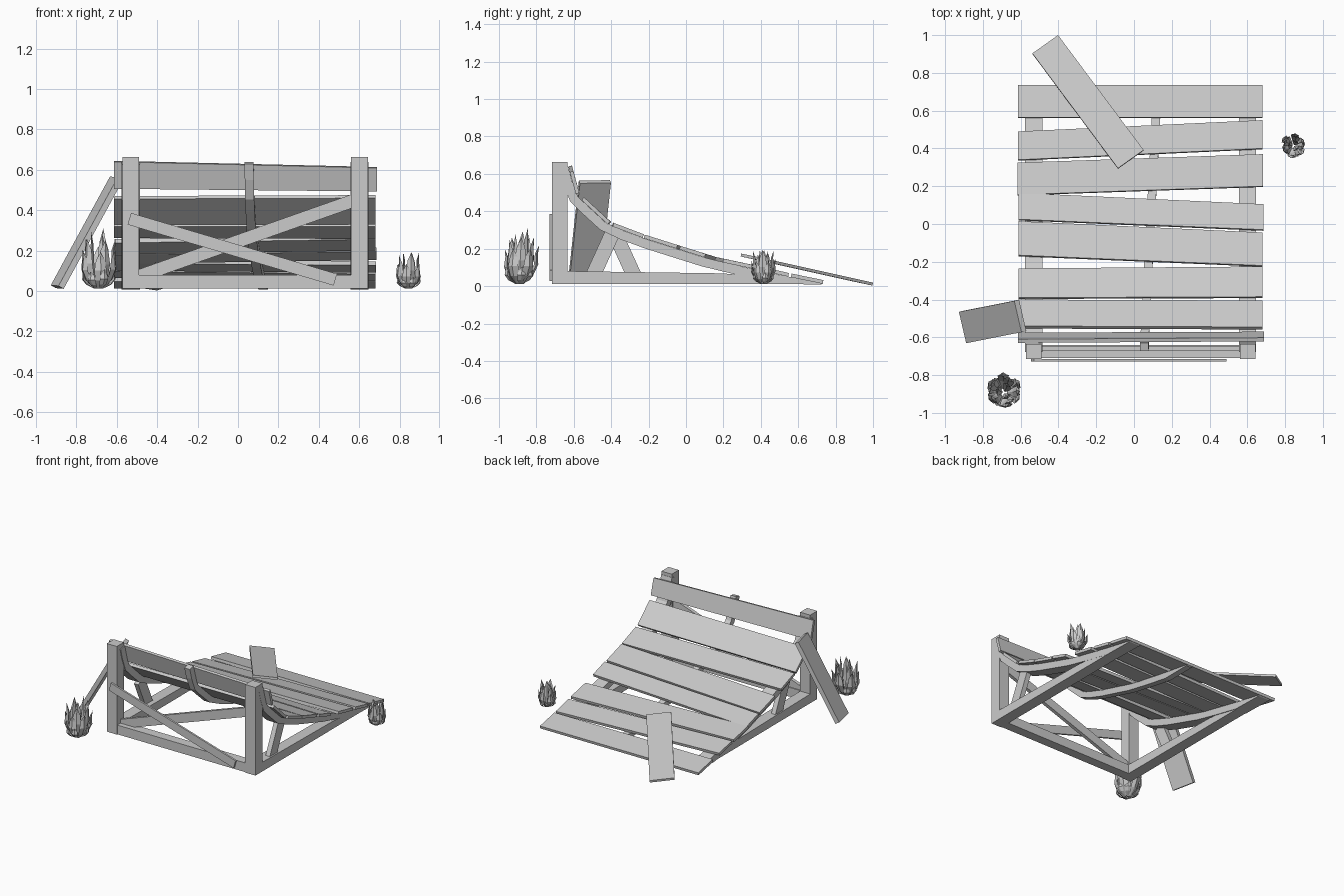
import bpy, bmesh, math, random
from mathutils import Vector as V

if "Cube" in bpy.data.objects:
    bpy.data.objects.remove(bpy.data.objects["Cube"])

random.seed(4)

def make(name, bm):
    bmesh.ops.recalc_face_normals(bm, faces=bm.faces)
    me = bpy.data.meshes.new(name)
    bm.to_mesh(me)
    bm.free()
    ob = bpy.data.objects.new(name, me)
    bpy.context.collection.objects.link(ob)
    return ob

def hexa(name, top, bottom):
    """Six-sided solid from two quads."""
    bm = bmesh.new()
    a = [bm.verts.new(p) for p in top]
    b = [bm.verts.new(p) for p in bottom]
    bm.faces.new(a)
    bm.faces.new(b[::-1])
    for i in range(4):
        j = (i + 1) % 4
        bm.faces.new((a[i], b[i], b[j], a[j]))
    return make(name, bm)

def box(name, x, y, z):
    q = [(x[0], y[0]), (x[1], y[0]), (x[1], y[1]), (x[0], y[1])]
    return hexa(name, [(*p, z[1]) for p in q], [(*p, z[0]) for p in q])

def board(name, p0, p1, across, width, thick):
    """Straight board along p0-p1; 'across' is the rough width direction."""
    p0, p1 = V(p0), V(p1)
    d = (p1 - p0).normalized()
    u = V(across)
    u = (u - d * u.dot(d)).normalized()
    n = d.cross(u) * thick / 2
    u *= width / 2
    q = [p0 - u, p1 - u, p1 + u, p0 + u]
    return hexa(name, [p + n for p in q], [p - n for p in q])

# Riding surface curve (y, z)
CURVE = [(-.61, .645), (-.572, .50), (-.545, .475), (-.405, .345), (-.22, .275),
         (-.03, .215), (.16, .155), (.35, .115), (.55, .07), (.735, .032)]

def height(y):
    for (a, za), (b, zb) in zip(CURVE, CURVE[1:]):
        if y <= b or b == CURVE[-1][0]:
            return za + (zb - za) * (y - a) / (b - a)

# Surface planks: left (low y, high y), right (low y, high y)
T = .02
planks = [(.565, .735, .565, .735), (.34, .49, .40, .55), (.155, .325, .20, .37),
          (.025, .165, -.03, .105), (-.165, .015, -.22, -.045), (-.39, -.235, -.385, -.225),
          (-.54, -.40, -.545, -.405), (-.61, -.575, -.602, -.570)]
for k, (a, b, c, d) in enumerate(planks):
    xl, xr = -.613 + random.uniform(-.003, .003), .684 + random.uniform(-.005, .004)
    q = [V((xl, a, height(a))), V((xr, c, height(c))), V((xr, d, height(d))), V((xl, b, height(b)))]
    n = (q[1] - q[0]).cross(q[3] - q[0]).normalized() * T
    hexa(f"surface_plank_{k + 1}", q, [p - n for p in q])

# Curved ribs under the planks
def rib(name, x0, x1, w, depth):
    ys = [-.61, -.59, -.56, -.51, -.42, -.32, -.2, -.05, .1, .3, .5, .735]
    pts = [V((0, y, height(y))) for y in ys]
    bm = bmesh.new()
    rings = []
    for i, p in enumerate(pts):
        t = (pts[min(i + 1, len(pts) - 1)] - pts[max(i - 1, 0)]).normalized()
        n = V((0, -t.z, t.y))
        x = x0 + (x1 - x0) * (p.y + .61) / 1.345
        hi, lo = p - n * (T + .001), p - n * (T + depth)
        hi.z, lo.z = max(hi.z, .014), max(lo.z, .008)
        rings.append([bm.verts.new((x + s * w / 2, c.y, c.z)) for c, s in
                      ((hi, -1), (hi, 1), (lo, 1), (lo, -1))])
    for r, q in zip(rings, rings[1:]):
        for i in range(4):
            j = (i + 1) % 4
            bm.faces.new((r[i], r[j], q[j], q[i]))
    bm.faces.new(rings[0])
    bm.faces.new(rings[-1])
    make(name, bm)

rib("left_rib", -.531, -.531, .092, .05)
rib("middle_rib", .055, .125, .045, .045)
rib("right_rib", .601, .601, .088, .05)

# Posts, base frame and side struts
for side, x0, x1 in (("left", -.572, -.49), ("right", .56, .644)):
    box(f"{side}_post", (x0, x1), (-.716, -.634), (.012, .663))
    prof = [(-.634, .012), (.2, .012), (.66, .012), (.66, .022), (.2, .068), (-.634, .08)]
    bm = bmesh.new()
    f = bm.faces.new([bm.verts.new((x0, *p)) for p in prof])
    ext = bmesh.ops.extrude_face_region(bm, geom=[f])["geom"]
    bmesh.ops.translate(bm, vec=(x1 - x0, 0, 0), verts=[g for g in ext if isinstance(g, bmesh.types.BMVert)])
    make(f"{side}_base_beam", bm)
box("front_base_beam", (-.49, .56), (-.71, -.64), (.012, .08))
board("right_strut", (.615, -.50, .05), (.615, -.395, .28), (0, 1, 0), .08, .035)
board("left_strut", (-.545, -.275, .05), (-.545, -.375, .27), (0, 1, 0), .08, .035)

# Crossed braces on the front
board("front_brace", (-.538, -.722, .358), (.482, -.722, .056), (0, 0, 1), .06, .014)
board("rear_brace", (-.50, -.66, .07), (.57, -.66, .447), (0, 0, 1), .065, .025)

# Loose planks
board("leaning_plank", (-.895, -.545, .02), (-.602, -.487, .558), (.04, -.165, 0), .17, .03)
board("fallen_plank", (-.47, .95, .021), (-.017, .342, .156), (.14, .095, -.02), .168, .016)

# Desert plants: layered rosettes of pointed, faceted leaves
def plant(name, cx, cy, h, r, lean):
    bm = bmesh.new()
    layers = [(6, .30, .85, .42), (6, .66, .95, .58), (5, .86, .80, .60), (3, .97, .40, .5)]
    prof = [(0, .25, .25), (.22, .72, .8), (.5, .97, 1), (.78, .96, .72)]
    for li, (n, hh, rr, ww) in enumerate(layers):
        for i in range(n):
            a = 2 * math.pi * (i + .5 * (li % 2)) / n + random.uniform(-.2, .2)
            H, R = h * hh * random.uniform(.88, 1.03), r * rr * random.uniform(.85, 1)
            o, s = V((math.cos(a), math.sin(a), 0)), V((-math.sin(a), math.cos(a), 0))
            def at(t, k):
                return V((cx, cy + lean * t * hh, .012 + H * t)) + o * R * k
            rings = []
            for t, k, w in prof:
                c, w = at(t, k * .9), w * ww * r * .5
                rings.append([bm.verts.new(p) for p in
                              (c - s * w, c + o * w * .4, c + s * w, c - o * w * .35)])
            tip = bm.verts.new(at(1, 1.0))
            for p, q in zip(rings, rings[1:]):
                for m in range(4):
                    e = (m + 1) % 4
                    bm.faces.new((p[m], p[e], q[e], q[m]))
            for m in range(4):
                bm.faces.new((rings[-1][m], rings[-1][(m + 1) % 4], tip))
            bm.faces.new(rings[0][::-1])
    make(name, bm)

plant("large_succulent", -.69, -.892, .31, .105, .015)
plant("small_succulent", .845, .415, .205, .075, 0)
